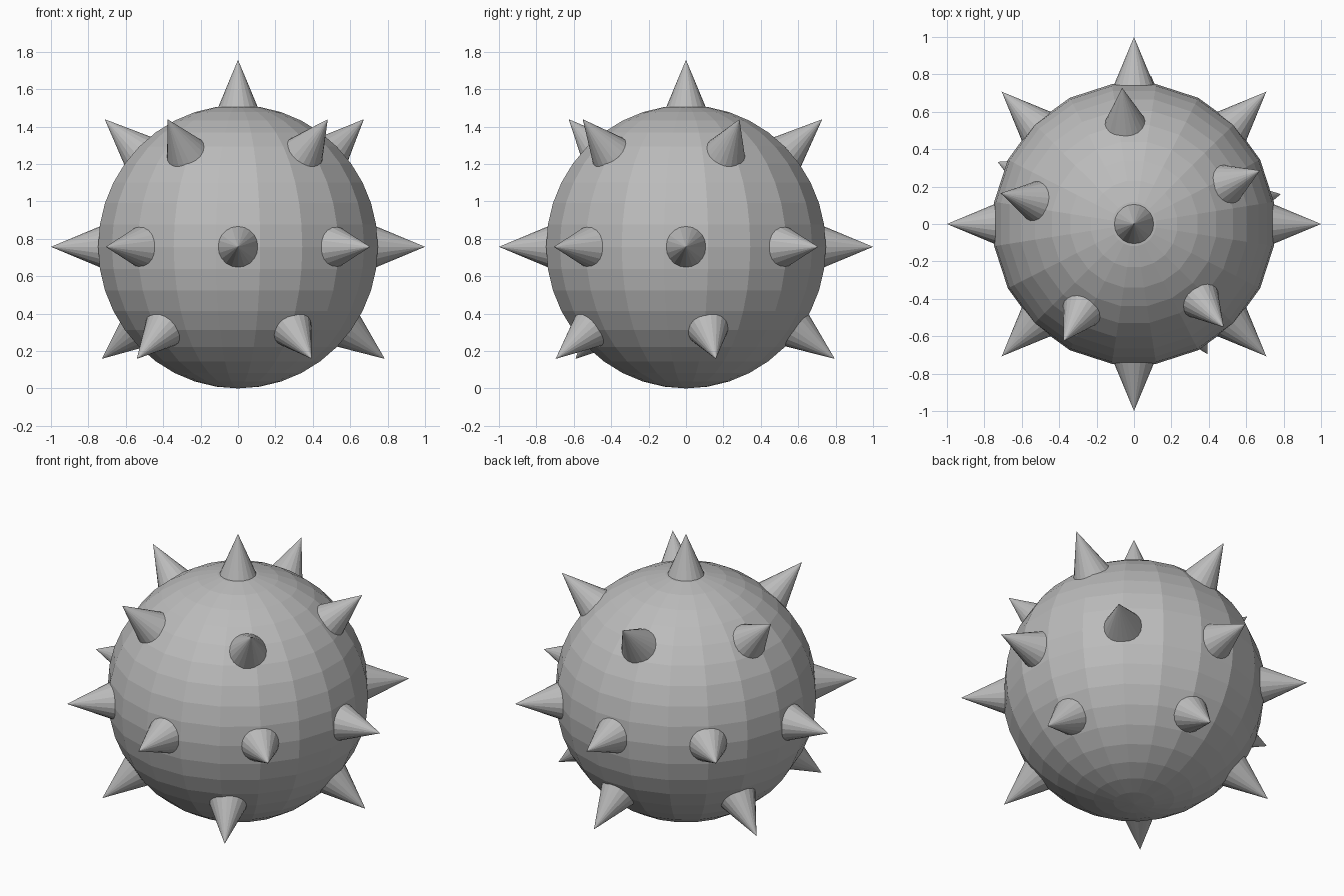
import bpy
import math
from mathutils import Vector

if "Cube" in bpy.data.objects:
    bpy.data.objects.remove(bpy.data.objects["Cube"])

CENTRE = Vector((0, 0, 0.757))
RADIUS = 0.757
TIP = 1.0          # distance of every spike tip from the centre
ROOT = 0.72        # spike base, sunk just below the ball surface
ROOT_RADIUS = 0.117

grey = bpy.data.materials.new("mid_grey")
grey.diffuse_color = (0.5, 0.5, 0.5, 1)
grey.use_nodes = True
grey.node_tree.nodes["Principled BSDF"].inputs["Base Color"].default_value = grey.diffuse_color


def finish(name):
    obj = bpy.context.object
    obj.name = name
    obj.data.materials.append(grey)
    return obj


def add_spike(name, azimuth, elevation):
    """Cone pointing straight out of the ball, angles in degrees."""
    a, e = math.radians(azimuth), math.radians(elevation)
    out = Vector((math.cos(e) * math.cos(a), math.cos(e) * math.sin(a), math.sin(e)))
    bpy.ops.mesh.primitive_cone_add(
        vertices=20, radius1=ROOT_RADIUS, radius2=0, depth=TIP - ROOT,
        location=CENTRE + out * (TIP + ROOT) / 2,
        rotation=(0, math.pi / 2 - e, a))
    finish(name)


# Faceted ball, turned so that flat columns face the axes
bpy.ops.mesh.primitive_uv_sphere_add(
    segments=20, ring_count=20, radius=RADIUS,
    location=CENTRE, rotation=(0, 0, math.radians(9)))
finish("ball")

# Single spike on top
add_spike("top_spike", 0, 90)

# Rings of spikes: name, count, first azimuth, elevation
for ring, count, start, elevation in (
        ("middle_spike", 8, 0, 0),
        ("upper_spike", 5, 23, 43),
        ("lower_spike", 5, 11.5, -36.8)):
    for i in range(count):
        add_spike(f"{ring}_{i + 1}", start + i * 360 / count, elevation)
